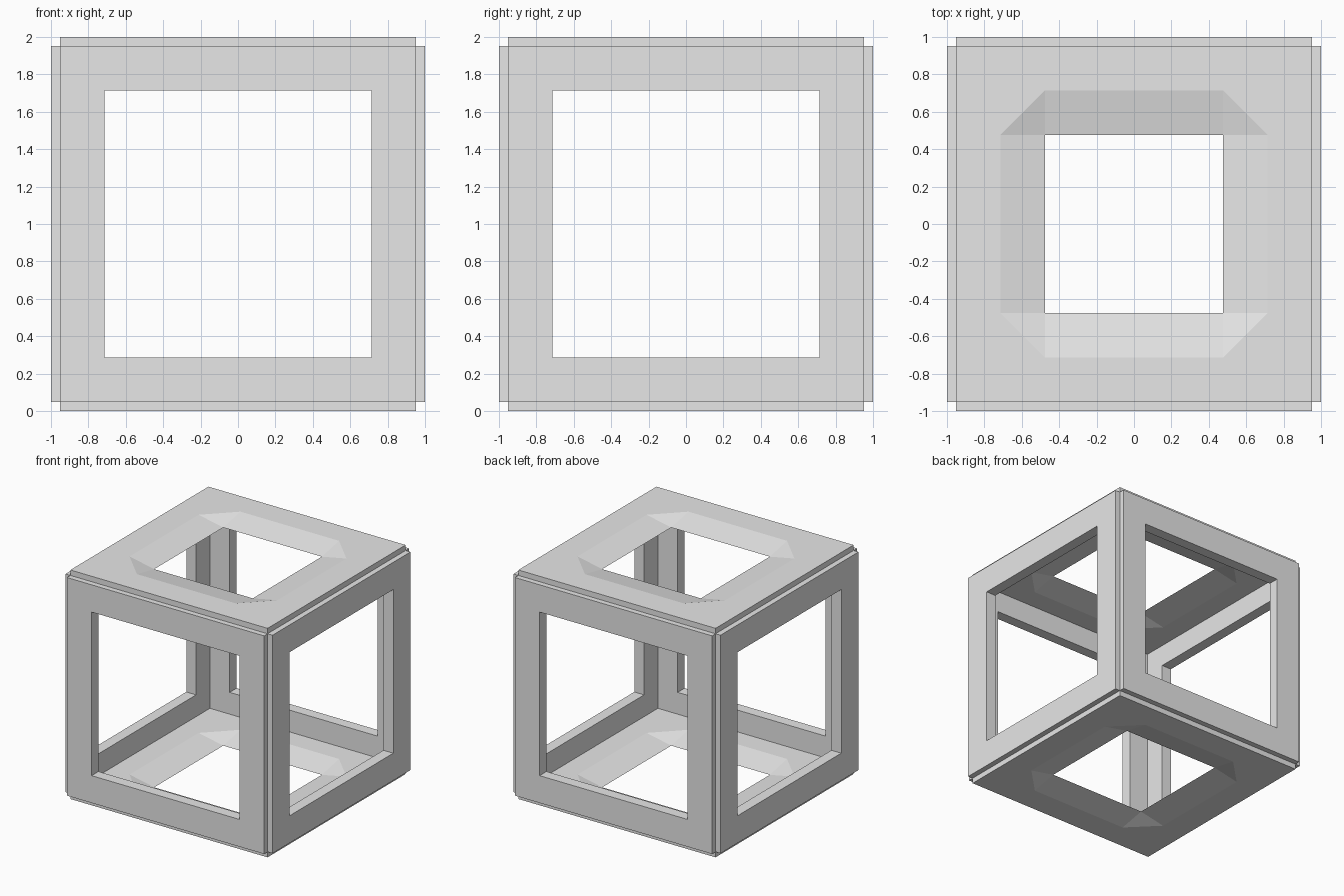
import bpy
import bmesh
from math import pi
from mathutils import Matrix

cube = bpy.data.objects.get("Cube")
if cube:
    bpy.data.objects.remove(cube, do_unlink=True)

S = 1 / 1.05            # half width of a panel, also its centre offset
T = 0.05 * S            # half thickness
WIDE, NARROW = 0.75 * S, 0.5 * S

grey = bpy.data.materials.new("light grey")
grey.use_nodes = True
grey.diffuse_color = (0.8, 0.8, 0.8, 1)
grey.node_tree.nodes["Principled BSDF"].inputs["Base Color"].default_value = (0.8, 0.8, 0.8, 1)


def quarter_turns(faces):
    """Repeat the faces of one side around z to make a whole panel mesh."""
    bm = bmesh.new()
    for k in range(4):
        turn = Matrix.Rotation(k * pi / 2, 3, 'Z')
        for points in faces:
            bm.faces.new([bm.verts.new(turn @ Matrix.Diagonal((1, 1, 1)) @ p) for p in points])
    bmesh.ops.remove_doubles(bm, verts=bm.verts, dist=0.0001)
    bmesh.ops.recalc_face_normals(bm, faces=bm.faces)
    return bm


def add_panel(name, faces, matrix):
    bm = quarter_turns(faces)
    mesh = bpy.data.meshes.new(name)
    bm.to_mesh(mesh)
    bm.free()
    mesh.materials.append(grey)
    obj = bpy.data.objects.new(name, mesh)
    obj.matrix_world = matrix
    bpy.context.collection.objects.link(obj)


def V(x, y, z):
    return Matrix.Translation((x, y, z)).to_translation()


# One side of a plain square window frame
window = [[V(-S, -S, -T), V(S, -S, -T), V(S, -S, T), V(-S, -S, T)],
          [V(-WIDE, -WIDE, -T), V(WIDE, -WIDE, -T), V(WIDE, -WIDE, T), V(-WIDE, -WIDE, T)]]
for z in (-T, T):
    window.append([V(-S, -S, z), V(S, -S, z), V(WIDE, -WIDE, z), V(-WIDE, -WIDE, z)])

# One side of a plate whose opening is bevelled to a thin edge from both faces
plate = [window[0]]
for z in (-T, T):
    a, b, c = V(-NARROW, -WIDE, z), V(NARROW, -WIDE, z), V(WIDE, -NARROW, z)
    left, right = V(-NARROW, -NARROW, 0), V(NARROW, -NARROW, 0)
    plate += [[V(-S, -S, z), V(S, -S, z), b, a],
              [V(S, -S, z), c, b],
              [a, b, right, left],
              [b, c, right]]

# Four upright frames around the cube
for k, side in enumerate(("front", "left", "back", "right")):
    add_panel(side + "_window_frame", window,
              Matrix.Translation((0, 0, 1)) @ Matrix.Rotation(k * pi / 2, 4, 'Z')
              @ Matrix.Translation((0, -S, 0)) @ Matrix.Rotation(pi / 2, 4, 'X'))

# Top and bottom plates
for name, z in (("top_plate", 1 + S), ("bottom_plate", 1 - S)):
    add_panel(name, plate, Matrix.Translation((0, 0, z)))
